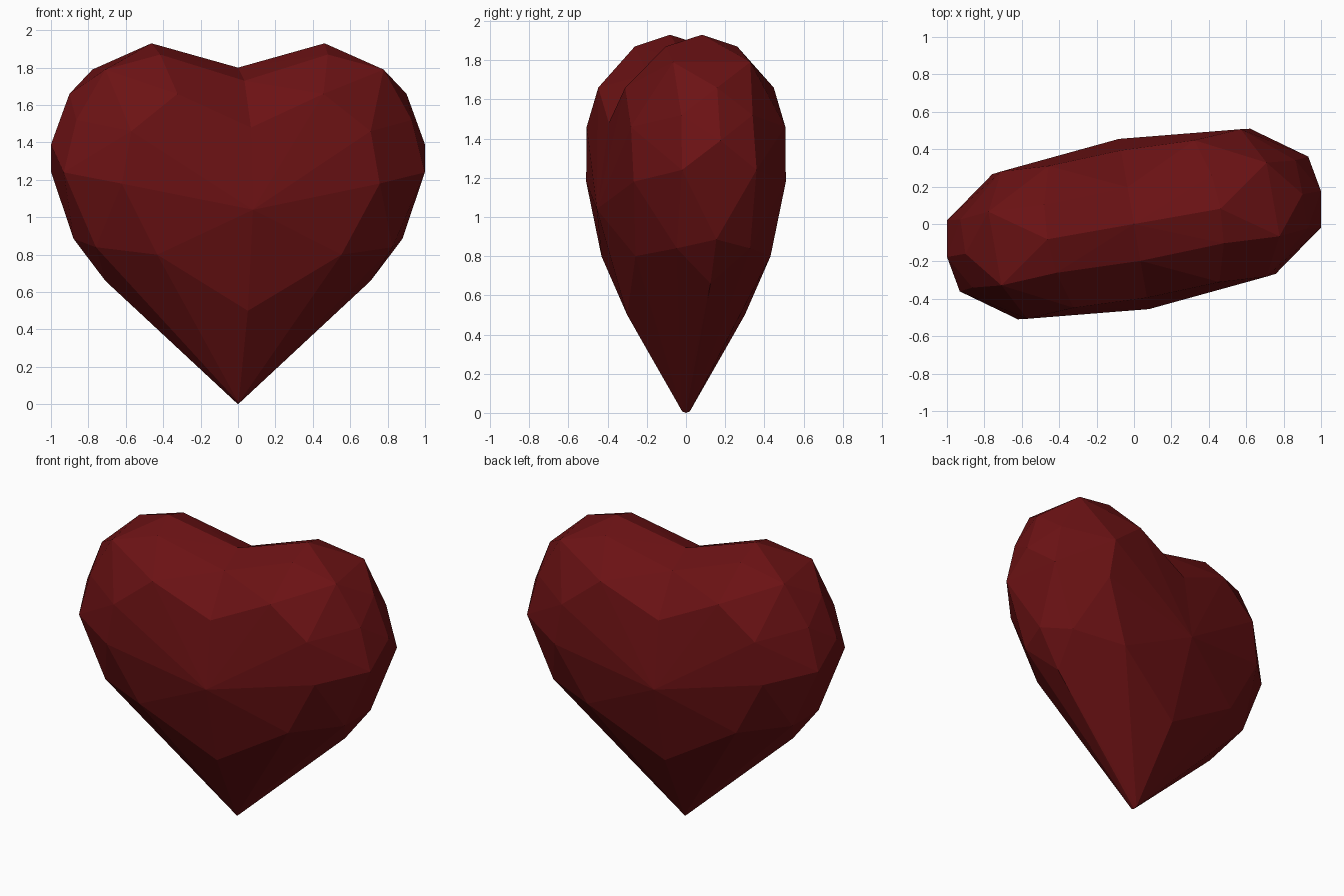
import bpy, bmesh
from math import radians
from mathutils import Matrix

cube = bpy.data.objects.get("Cube")
if cube:
    bpy.data.objects.remove(cube)

# Deep red gem material
red = bpy.data.materials.new("deep_red")
red.use_nodes = True
colour = (0.15, 0.006, 0.007, 1)
red.diffuse_color = colour
red.node_tree.nodes["Principled BSDF"].inputs["Base Color"].default_value = colour

# Facet corners of one lobe: centre line, rim, then the face of the lobe
centre = [(0, 0, 0), (0, .02, .008), (0, .305, .5), (0, .462, 1.04),
          (0, .40, 1.48), (0, .2, 1.73), (0, 0, 1.8)]
rim = [(.72, 0, .66), (.893, 0, .885), (1.015, 0, 1.39),
       (.915, 0, 1.66), (.47, 0, 1.93)]
face = [(.5, .35, .8), (.805, .19, .84), (.70, .394, 1.18), (.98, .193, 1.24),
        (.65, .4, 1.46), (.91, .185, 1.52), (.396, .385, 1.66),
        (.755, .2, 1.79), (.455, .185, 1.87)]

# Wrap one lobe, front and back, in flat facets
bm = bmesh.new()
for x, y, z in centre + rim + face:
    for side in ((1, -1) if y else (1,)):
        bm.verts.new((x, y * side, z))
bmesh.ops.convex_hull(bm, input=bm.verts[:])

# Open the inner cap, then mirror into the second lobe
cap = [f for f in bm.faces if all(abs(v.co.x) < 1e-4 for v in f.verts)]
bmesh.ops.delete(bm, geom=cap, context='FACES')
bmesh.ops.mirror(bm, geom=bm.verts[:] + bm.edges[:] + bm.faces[:],
                 axis='X', merge_dist=0.001)
bmesh.ops.remove_doubles(bm, verts=bm.verts[:], dist=0.001)
bmesh.ops.recalc_face_normals(bm, faces=bm.faces[:])

# Turn the heart slightly about the vertical
bmesh.ops.rotate(bm, verts=bm.verts[:], cent=(0, 0, 0),
                 matrix=Matrix.Rotation(radians(10), 3, 'Z'))

mesh = bpy.data.meshes.new("faceted_heart")
bm.to_mesh(mesh)
bm.free()
mesh.materials.append(red)
heart = bpy.data.objects.new("faceted_heart", mesh)
bpy.context.collection.objects.link(heart)
